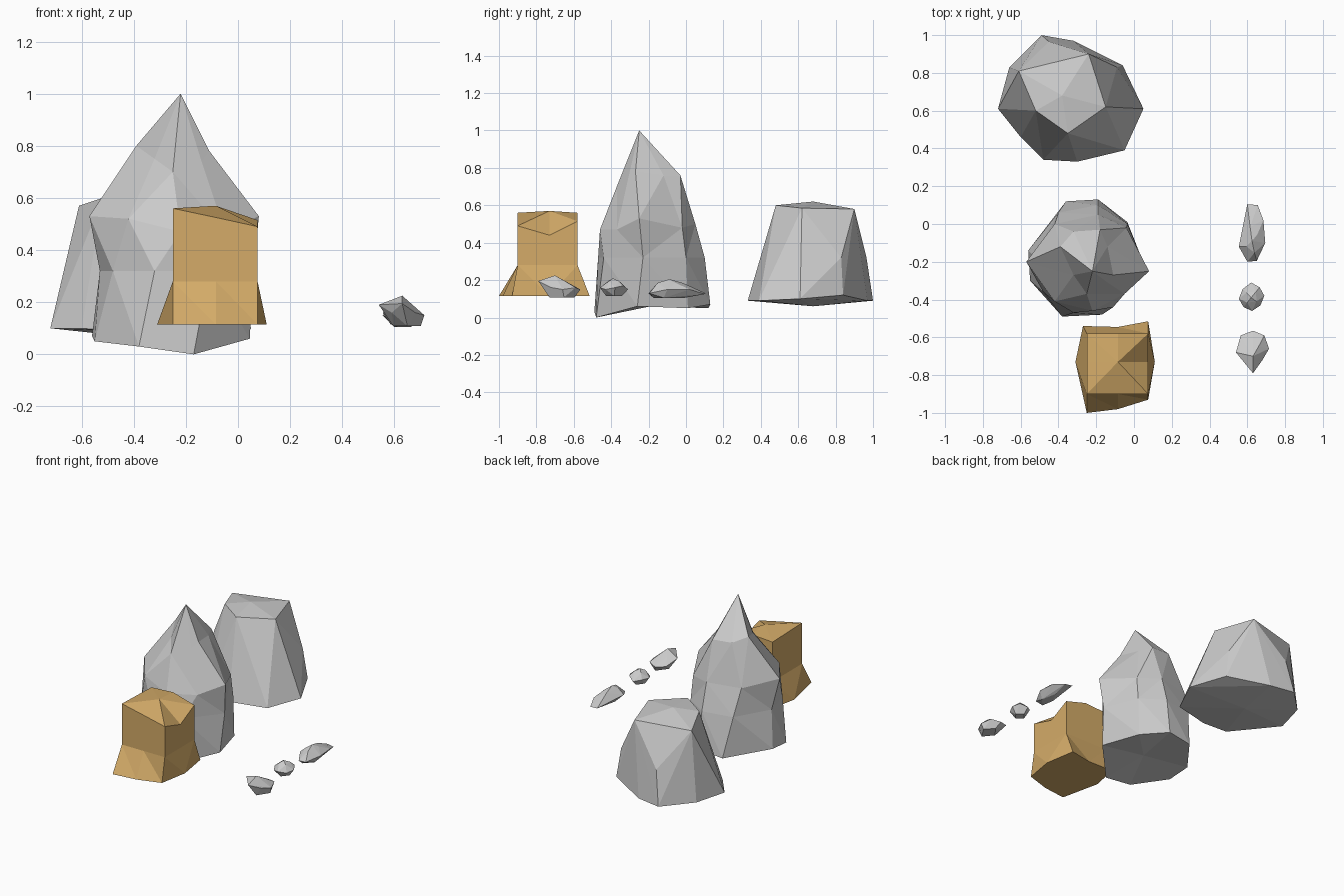
import bpy, bmesh

if "Cube" in bpy.data.objects:
    bpy.data.objects.remove(bpy.data.objects["Cube"])


def material(name, rgb):
    m = bpy.data.materials.new(name)
    m.diffuse_color = (*rgb, 1)
    m.use_nodes = True
    m.node_tree.nodes["Principled BSDF"].inputs["Base Color"].default_value = m.diffuse_color
    return m


grey = material("grey_stone", (0.60, 0.60, 0.60))
tan = material("tan_stone", (0.66, 0.41, 0.14))


def level(outline, zs):
    """Outline of (x, y) points lifted to one height or a height each."""
    if not isinstance(zs, list):
        zs = [zs] * len(outline)
    return [(x, y, z) for (x, y), z in zip(outline, zs)]


def finish(name, bm, mat):
    bmesh.ops.recalc_face_normals(bm, faces=bm.faces)
    me = bpy.data.meshes.new(name)
    bm.to_mesh(me)
    bm.free()
    me.materials.append(mat)
    bpy.context.collection.objects.link(bpy.data.objects.new(name, me))


def loft(name, rings, bottom, top, mat):
    """Closed faceted rock through rings, with a fan at each end."""
    bm = bmesh.new()
    vs = [[bm.verts.new(p) for p in r] for r in rings]
    b, t = bm.verts.new(bottom), bm.verts.new(top)
    n = len(vs[0])
    for i in range(n):
        j = (i + 1) % n
        bm.faces.new((b, vs[0][j], vs[0][i]))
        bm.faces.new((t, vs[-1][i], vs[-1][j]))
        for lo, hi in zip(vs, vs[1:]):
            bm.faces.new((lo[i], lo[j], hi[j], hi[i]))
    bmesh.ops.triangulate(bm, faces=[f for f in bm.faces if len(f.verts) > 3])
    finish(name, bm, mat)


def hull(name, points, mat):
    """Chipped rock: the tight skin around a few corner points."""
    bm = bmesh.new()
    for p in points:
        bm.verts.new(p)
    res = bmesh.ops.convex_hull(bm, input=bm.verts)
    loose = {g for g in res["geom_interior"] + res["geom_unused"]
             if isinstance(g, bmesh.types.BMVert)}
    bmesh.ops.delete(bm, geom=list(loose), context='VERTS')
    finish(name, bm, mat)


# Tall pointed rock
loft("spire_rock", [
    level([(.045, -.26), (-.035, .01), (-.19, .13), (-.36, .12),
           (-.56, -.14), (-.55, -.30), (-.38, -.49), (-.17, -.48)],
          [.06, .05, .07, .05, .07, .05, .03, 0]),
    level([(.06, -.23), (-.035, 0), (-.19, .10), (-.40, .06),
           (-.53, -.17), (-.48, -.36), (-.32, -.47), (-.11, -.44)], .32),
    level([(.08, -.25), (-.04, -.02), (-.19, .05), (-.42, 0),
           (-.57, -.20), (-.42, -.41), (-.22, -.46), (-.05, -.37)],
          [.53, .48, .50, .50, .53, .52, .47, .47]),
    level([(-.11, -.27), (-.14, -.12), (-.18, -.03), (-.32, -.04),
           (-.39, -.12), (-.32, -.27), (-.25, -.37), (-.14, -.31)],
          [.78, .76, .76, .77, .80, .75, .70, .74]),
], (-.24, -.19, .06), (-.22, -.25, 1.0), grey)

# Broad flat-topped boulder: foot, waist and five-sided top
hull("boulder",
     level([(-.72, .61), (-.66, .83), (-.49, 1.0), (-.32, .97), (-.06, .84), (.05, .61),
            (-.05, .39), (-.30, .33), (-.48, .34), (-.60, .46), (-.35, .68)],
           [.10, .10, .09, .09, .12, .10, .09, .09, .09, .10, .06])
     + level([(-.45, .965), (-.09, .83), (-.62, .81)], .32)
     + level([(-.61, .81), (-.24, .90), (-.15, .62), (-.35, .48), (-.52, .60), (-.38, .68)],
             [.57, .58, .585, .60, .60, .62]), grey)

# Tan block: flared foot, square body, sagging top
square = [(.075, -.73), (.075, -.58), (-.085, -.58), (-.25, -.58),
          (-.25, -.73), (-.25, -.9), (-.085, -.9), (.075, -.9)]
foot = [(.11, -.73), (.075, -.515), (-.085, -.545), (-.27, -.54),
        (-.31, -.73), (-.25, -1.0), (-.085, -.98), (.075, -.93)]
loft("tan_block", [
    level(foot, .115), level(square, .28),
    level(square, [.44, .515, .56, .55, .555, .56, .525, .49]),
], (-.085, -.73, .115), (-.085, -.73, .57), tan)

# Three pebbles: widest outline, then foot and crown shrunk from it
pebbles = [
    ("front_pebble",
     [(.715, -.66), (.69, -.59), (.63, -.565), (.565, -.59),
      (.54, -.68), (.59, -.73), (.63, -.79), (.68, -.72)],
     [.15, .16, .15, .16, .19, .16, .195, .16],
     (.6, .108, .02, .01), (.5, .195, 0, -.02), (.63, -.70, .225)),
    ("middle_pebble",
     [(.69, -.38), (.665, -.335), (.62, -.31), (.575, -.345),
      (.555, -.395), (.58, -.44), (.625, -.46), (.67, -.43)],
     [.16, .17, .15, .16, .16, .15, .16, .15],
     (.55, .115, 0, 0), (.55, .195, 0, 0), (.62, -.39, .21)),
    ("back_pebble",
     [(.695, -.10), (.685, .02), (.655, .10), (.60, .105),
      (.575, -.04), (.555, -.12), (.60, -.20), (.65, -.195)],
     [.15, .15, .125, .13, .14, .15, .13, .13],
     (.55, .105, 0, -.04), (.45, .185, 0, -.035), (.625, -.09, .205)),
]
for name, mid, zs, low, high, tip in pebbles:
    cx, cy = (sum(p[k] for p in mid) / 8 for k in (0, 1))
    pts = level(mid, zs) + [tip]
    for start, (s, z, dx, dy) in ((0, low), (1, high)):
        pts += [(cx + (x - cx) * s + dx, cy + (y - cy) * s + dy, z)
                for x, y in mid[start::2]]
    hull(name, pts, grey)
